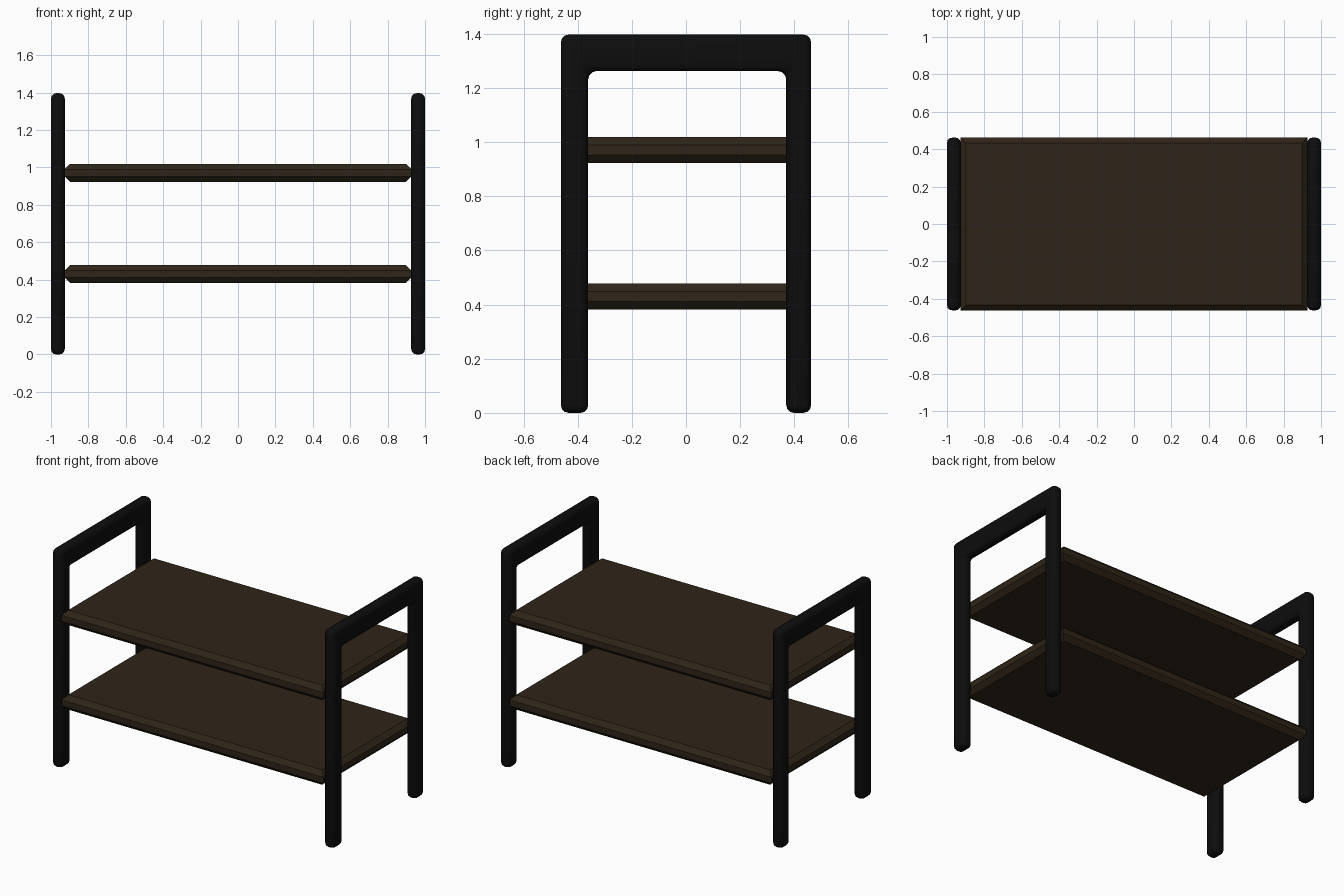
import bpy, bmesh, math

if "Cube" in bpy.data.objects:
    bpy.data.objects.remove(bpy.data.objects["Cube"])


def material(name, color):
    m = bpy.data.materials.new(name)
    m.diffuse_color = (*color, 1)
    m.use_nodes = True
    m.node_tree.nodes["Principled BSDF"].inputs["Base Color"].default_value = m.diffuse_color
    return m


black = material("black_frame", (0.004, 0.004, 0.004))
wood = material("dark_wood", (0.028, 0.018, 0.009))


def make_object(name, bm, mat):
    bmesh.ops.recalc_face_normals(bm, faces=bm.faces)
    mesh = bpy.data.meshes.new(name)
    bm.to_mesh(mesh)
    bm.free()
    mesh.materials.append(mat)
    ob = bpy.data.objects.new(name, mesh)
    bpy.context.collection.objects.link(ob)
    return ob


# Side frame: upside-down U profile extruded along x, edges rounded
def side_frame(name, x0, x1):
    profile = [(-0.462, 0), (-0.361, 0), (-0.361, 1.262), (0.37, 1.262),
               (0.37, 0), (0.462, 0), (0.462, 1.397), (-0.462, 1.397)]
    bm = bmesh.new()
    face = bm.faces.new([bm.verts.new((x0, y, z)) for y, z in profile])
    ext = bmesh.ops.extrude_face_region(bm, geom=[face])
    verts = [g for g in ext["geom"] if isinstance(g, bmesh.types.BMVert)]
    bmesh.ops.translate(bm, verts=verts, vec=(x1 - x0, 0, 0))
    ob = make_object(name, bm, black)
    bevel = ob.modifiers.new("rounding", "BEVEL")
    bevel.width = 0.029
    bevel.segments = 3
    bevel.limit_method = "ANGLE"
    bpy.ops.object.select_all(action="DESELECT")
    ob.select_set(True)
    bpy.context.view_layer.objects.active = ob
    bpy.ops.object.modifier_apply(modifier="rounding")
    bpy.ops.object.shade_smooth_by_angle(angle=math.radians(35))


# Shelf: box with chamfered top and bottom rims, square in plan
def shelf(name, z0, z1, hx=0.927, hy=0.462, c=0.029):
    bm = bmesh.new()
    rings = []
    for z, inset in ((z0, c), (z0 + c, 0), (z1 - c, 0), (z1, c)):
        x, y = hx - inset, hy - inset
        rings.append([bm.verts.new((sx * x, sy * y, z))
                      for sx, sy in ((-1, -1), (1, -1), (1, 1), (-1, 1))])
    for a, b in zip(rings, rings[1:]):
        for i in range(4):
            j = (i + 1) % 4
            bm.faces.new((a[i], a[j], b[j], b[i]))
    bm.faces.new(rings[0])
    bm.faces.new(rings[-1])
    make_object(name, bm, wood)


side_frame("left_frame", -1.0, -0.926)
side_frame("right_frame", 0.926, 1.0)
shelf("lower_shelf", 0.382, 0.477)
shelf("upper_shelf", 0.923, 1.019)
